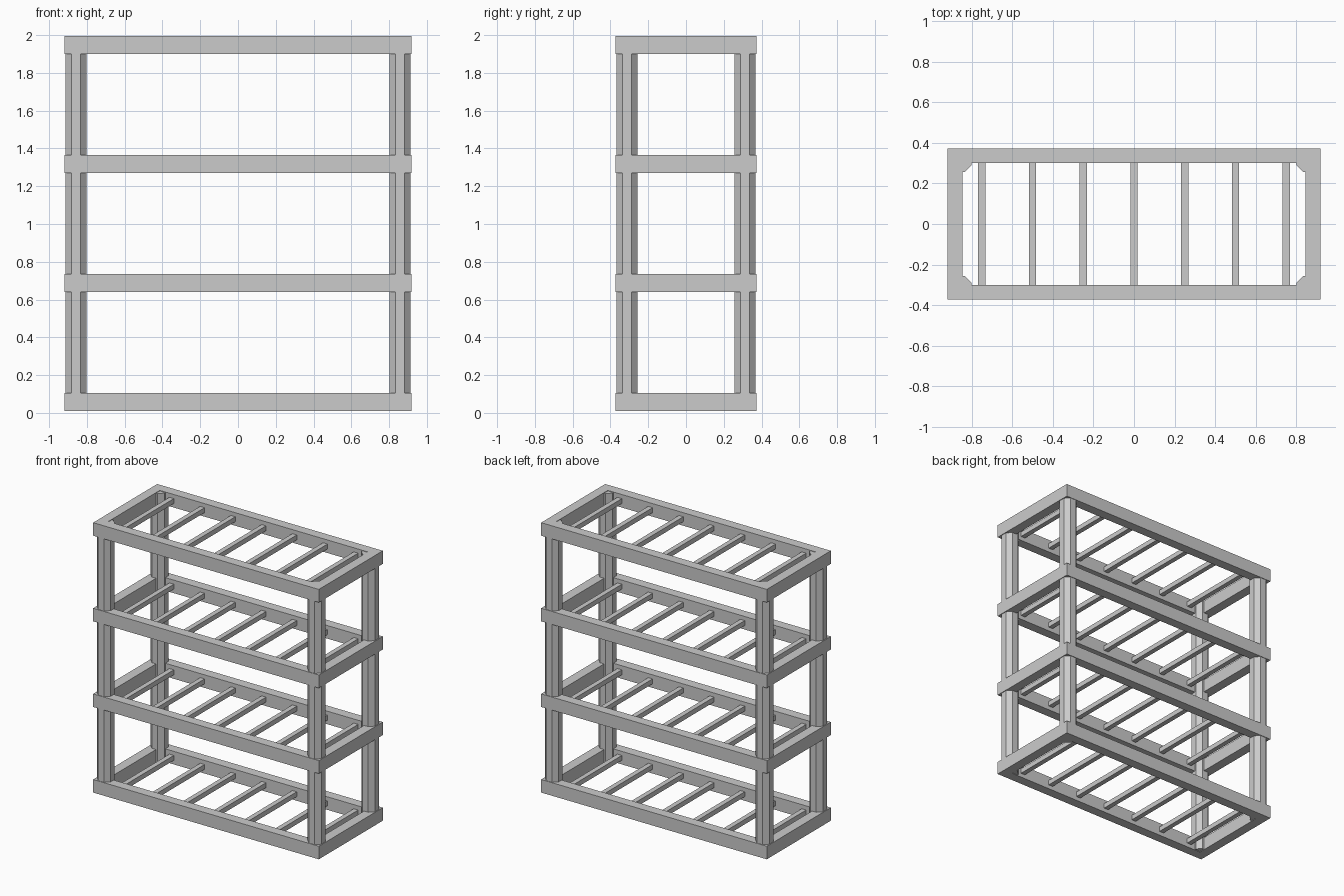
import bpy, bmesh, math
from mathutils import Matrix

cube = bpy.data.objects.get("Cube")
if cube:
    bpy.data.objects.remove(cube, do_unlink=True)

# Single grey material
grey = bpy.data.materials.new("plain grey")
grey.use_nodes = True
grey.diffuse_color = (0.6, 0.6, 0.6, 1)
grey.node_tree.nodes["Principled BSDF"].inputs["Base Color"].default_value = (0.6, 0.6, 0.6, 1)

HALF_X, HALF_Y, BEAM = 0.918, 0.372, 0.072
BASE, TOP, HEIGHT, LEVELS = 0.01, 1.995, 0.096, 4
POST_X, POST_Y, APOTHEM = 0.857, 0.312, 0.056


def finish(name, bm):
    bmesh.ops.recalc_face_normals(bm, faces=bm.faces)
    mesh = bpy.data.meshes.new(name)
    bm.to_mesh(mesh)
    bm.free()
    mesh.materials.append(grey)
    obj = bpy.data.objects.new(name, mesh)
    bpy.context.collection.objects.link(obj)
    return obj


def shelf_frame(name, z):
    # Rectangular ring, one quad section per corner
    bm = bmesh.new()
    rings = []
    for sx, sy in ((-1, -1), (1, -1), (1, 1), (-1, 1)):
        rings.append([bm.verts.new((sx * (HALF_X - inset), sy * (HALF_Y - inset), z + h))
                      for inset, h in ((0, 0), (0, HEIGHT), (BEAM, HEIGHT), (BEAM, 0))])
    for i in range(4):
        a, b = rings[i], rings[(i + 1) % 4]
        for j in range(4):
            k = (j + 1) % 4
            bm.faces.new((a[j], b[j], b[k], a[k]))
    finish(name, bm)


def rung(name, x, z):
    bm = bmesh.new()
    size = Matrix.Diagonal((0.036, 2 * (HALF_Y - BEAM) + 0.02, 0.036, 1))
    bmesh.ops.create_cube(bm, size=1, matrix=Matrix.Translation((x, 0, z)) @ size)
    finish(name, bm)


def post(name, x, y):
    # Octagonal post with flats facing the sides
    bm = bmesh.new()
    radius = APOTHEM / math.cos(math.pi / 8)
    length = TOP - BASE - 0.008
    place = Matrix.Translation((x, y, (TOP + BASE) / 2)) @ Matrix.Rotation(math.pi / 8, 4, 'Z')
    bmesh.ops.create_cone(bm, cap_ends=True, segments=8, radius1=radius,
                          radius2=radius, depth=length, matrix=place)
    finish(name, bm)


# Shelves: frame plus seven rungs each
step = (TOP - HEIGHT - BASE) / (LEVELS - 1)
for level in range(LEVELS):
    z = BASE + level * step
    shelf_frame(f"shelf_frame_{level + 1}", z)
    for i in range(7):
        rung(f"shelf_{level + 1}_rung_{i + 1}", (i - 3) * 0.25, z + HEIGHT / 2)

# Corner posts
for side, sx in (("left", 1), ("right", -1)):
    for end, sy in (("front", -1), ("back", 1)):
        post(f"{end}_{side}_post", sx * POST_X, sy * POST_Y)
